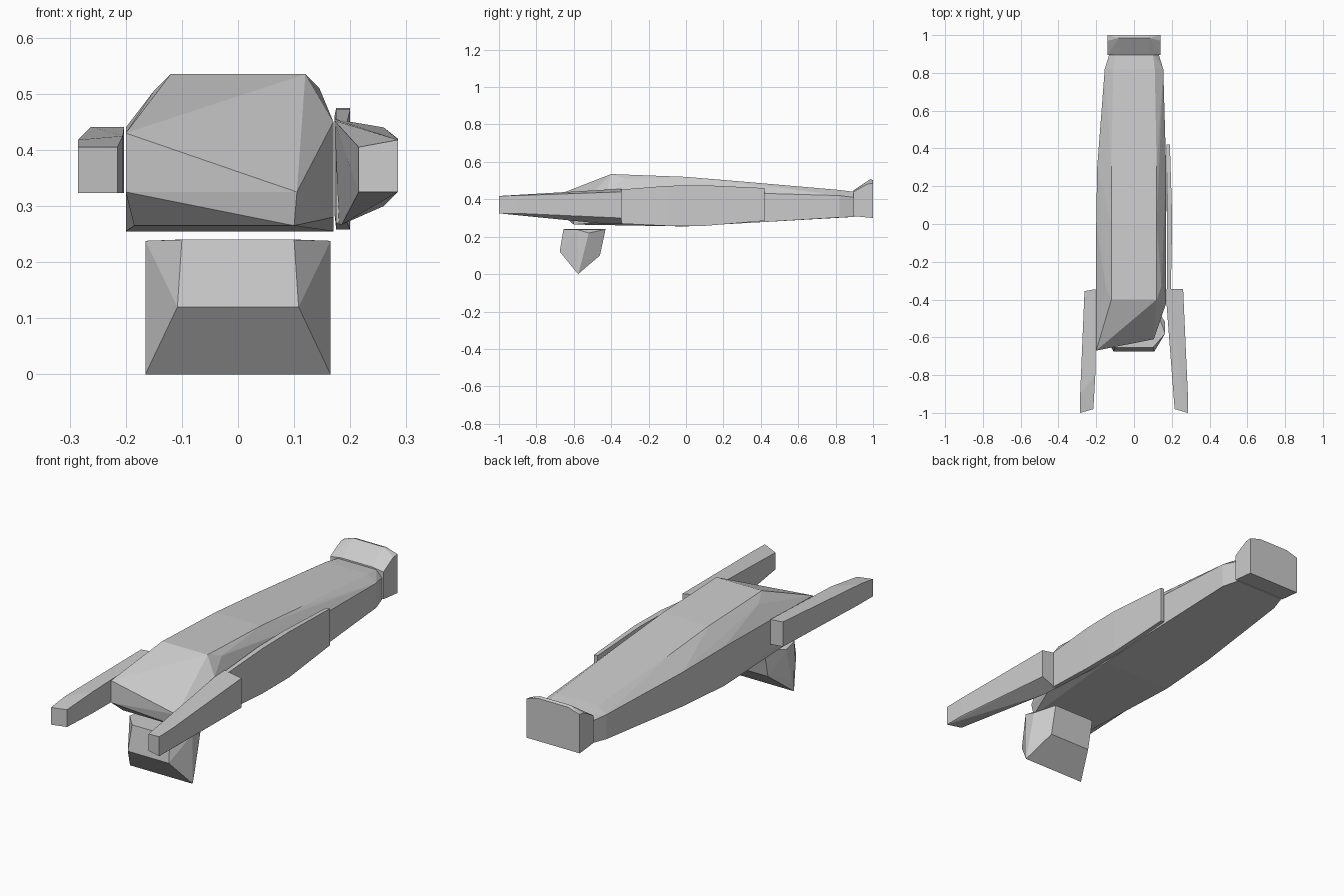
import bpy, bmesh


def hull(name, pts):
    """Faceted convex solid wrapped around a few control points."""
    bm = bmesh.new()
    for p in pts:
        bm.verts.new(p)
    res = bmesh.ops.convex_hull(bm, input=bm.verts)
    junk = {g for g in res["geom_interior"] + res["geom_unused"]
            if isinstance(g, bmesh.types.BMVert)}
    bmesh.ops.delete(bm, geom=list(junk), context='VERTS')
    bmesh.ops.dissolve_limit(bm, angle_limit=0.01, verts=bm.verts, edges=bm.edges)
    bmesh.ops.recalc_face_normals(bm, faces=bm.faces)
    me = bpy.data.meshes.new(name)
    bm.to_mesh(me)
    bm.free()
    ob = bpy.data.objects.new(name, me)
    bpy.context.collection.objects.link(ob)
    return ob


def section(y, xl, xr, top_half, bottom, shoulder, top):
    """Six-sided cross-section of the fuselage at y."""
    return [(xl, y, bottom), (xr, y, bottom), (xr, y, shoulder),
            (top_half, y, top), (-top_half, y, top), (xl, y, shoulder)]


def both(pts):
    """Points plus their mirror images in x."""
    return pts + [(-x, y, z) for x, y, z in pts]


# Fuselage with skewed nose
nose = [(-.20, -.67, .43), (-.20, -.67, .325), (.105, -.61, .325),
        (.10, -.60, .265), (-.185, -.60, .265),
        (.17, -.42, .45), (.17, -.42, .28), (-.198, -.42, .43),
        (.12, -.40, .535), (-.12, -.40, .535),
        (.145, -.33, .51), (-.15, -.33, .505)]
body = nose
body += section(0.0, -.20, .17, .12, .255, .44, .52)
body += section(.30, -.195, .17, .12, .272, .435, .495)
body += section(.82, -.155, .155, .11, .303, .42, .45)
body += section(.90, -.13, .13, .10, .306, .41, .44)
hull("fuselage", body)

# Thin panel on the right flank
panel = []
for y, x0, x1, zb, zt in [(-.35, .175, .195, .27, .452), (-.1, .175, .20, .258, .472),
                          (.1, .175, .20, .258, .475), (.42, .172, .19, .285, .46)]:
    panel += [(x, y, z) for x in (x0, x1) for z in (zb, zt)]
hull("side_panel", panel)

# Forward prongs
hull("right_prong", [
    (.215, -.98, .325), (.285, -1, .325), (.215, -.98, .405), (.285, -1, .418),
    (.285, -.90, .325), (.285, -.90, .42),
    (.26, -.345, .30), (.26, -.345, .44), (.18, -.345, .267), (.172, -.345, .455),
    (.172, -.42, .452), (.185, -.42, .267)])
hull("left_prong", [
    (-.215, -.98, .323), (-.285, -1, .323), (-.215, -.98, .405), (-.285, -1, .405),
    (-.285, -.90, .323), (-.285, -.90, .418), (-.205, -.80, .323), (-.205, -.80, .425),
    (-.262, -.355, .323), (-.262, -.355, .441), (-.203, -.345, .323), (-.203, -.345, .441)])

# Hanging block below the nose
hull("lower_block", both([
    (.10, -.655, .24), (.108, -.675, .12), (.165, -.577, 0),
    (.165, -.58, .238), (.165, -.52, .22), (.165, -.56, .06),
    (.11, -.43, .24), (.11, -.46, .10)]))

# Flared tail block
hull("tail_block", both([
    (.14, .895, .31), (.14, 1, .30), (.14, 1, .485), (.14, .97, .482),
    (.14, .895, .44), (.08, .895, .448), (.08, .985, .508), (.08, 1, .503)]))
